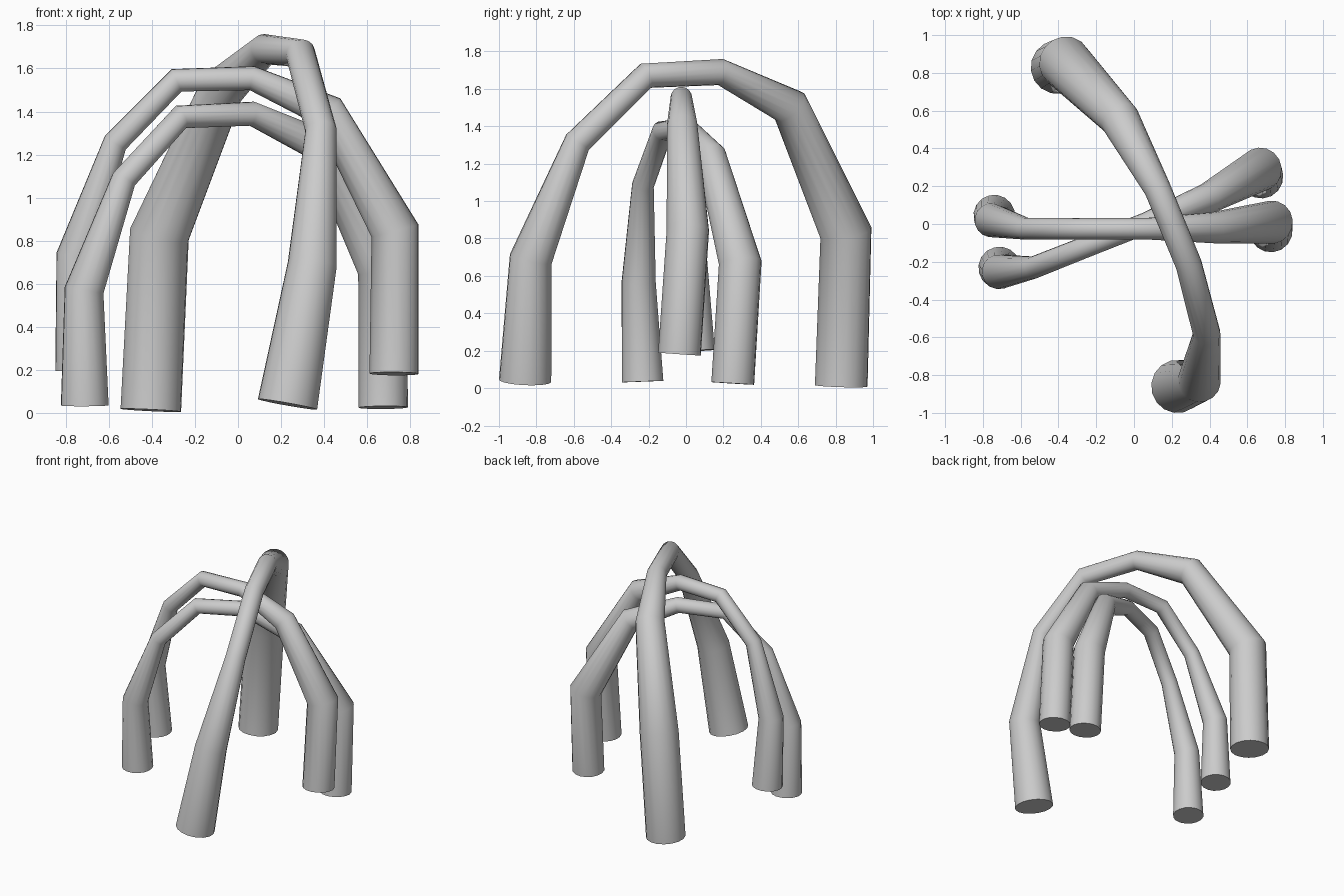
import bpy

grey = bpy.data.materials.new("plain grey")
grey.diffuse_color = (0.6, 0.6, 0.6, 1)


def tube(name, points):
    """Sweep a round tube along x, y, z points, each with its own radius."""
    curve = bpy.data.curves.new(name, 'CURVE')
    curve.dimensions = '3D'
    curve.bevel_depth = 1.0
    curve.bevel_resolution = 6
    curve.use_fill_caps = True
    spline = curve.splines.new('POLY')
    spline.points.add(len(points) - 1)
    for p, (x, y, z, r) in zip(spline.points, points):
        p.co = (x, y, z, 1)
        p.radius = r
    obj = bpy.data.objects.new(name, curve)
    bpy.context.collection.objects.link(obj)
    bpy.ops.object.select_all(action='DESELECT')
    obj.select_set(True)
    bpy.context.view_layer.objects.active = obj
    bpy.ops.object.convert(target='MESH')
    obj = bpy.context.object
    obj.name = name
    obj.data.materials.clear()
    obj.data.materials.append(grey)
    bpy.ops.object.shade_smooth_by_angle(angle=0.9)


# Large arch from front to back
tube("tall_arch", [
    (0.23, -0.86, 0.04, 0.141), (0.345, -0.83, 0.69, 0.115),
    (0.385, -0.58, 1.315, 0.073), (0.29, -0.215, 1.67, 0.07),
    (0.125, 0.185, 1.69, 0.071), (-0.075, 0.555, 1.505, 0.105),
    (-0.365, 0.855, 0.83, 0.14), (-0.405, 0.83, 0.012, 0.142)])

# Middle arch from left to right
tube("middle_arch", [
    (-0.74, 0.045, 0.2, 0.11), (-0.755, 0.02, 0.73, 0.09),
    (-0.57, -0.025, 1.255, 0.058), (-0.285, -0.025, 1.545, 0.057),
    (0.065, -0.025, 1.555, 0.057), (0.42, -0.02, 1.40, 0.083),
    (0.73, 0.01, 0.845, 0.114), (0.725, -0.035, 0.182, 0.115)])

# Low diagonal arch
tube("low_arch", [
    (-0.712, -0.232, 0.035, 0.112), (-0.715, -0.253, 0.57, 0.092),
    (-0.53, -0.23, 1.085, 0.059), (-0.265, -0.125, 1.375, 0.057),
    (0.065, 0.005, 1.39, 0.057), (0.39, 0.135, 1.24, 0.082),
    (0.67, 0.29, 0.67, 0.115), (0.675, 0.25, 0.025, 0.115)])
